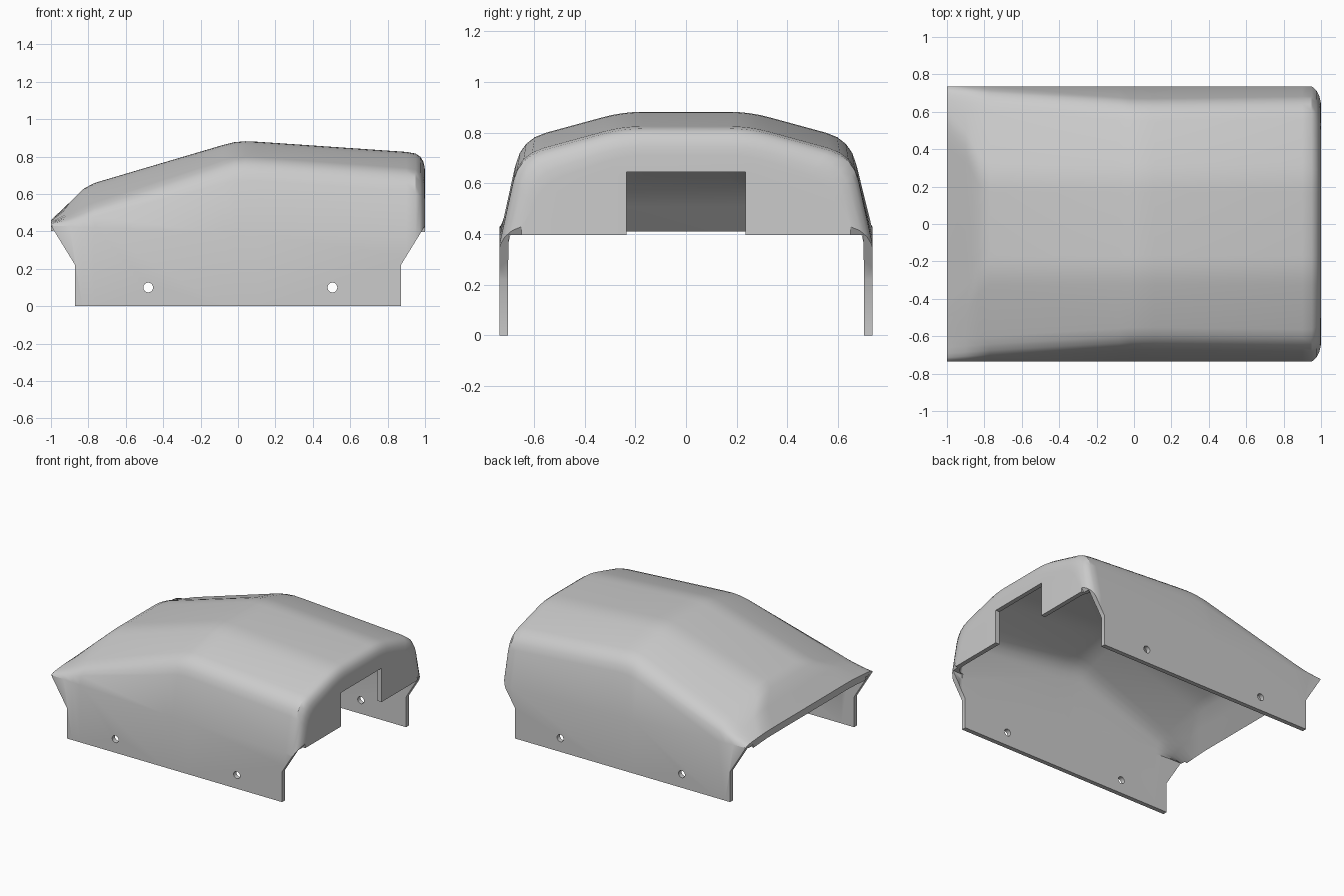
import bpy, bmesh, math
from mathutils import Vector

if "Cube" in bpy.data.objects:
    bpy.data.objects.remove(bpy.data.objects["Cube"], do_unlink=True)

grey = bpy.data.materials.new("light_grey")
grey.use_nodes = True
grey.diffuse_color = (0.6, 0.6, 0.6, 1)
grey.node_tree.nodes["Principled BSDF"].inputs["Base Color"].default_value = (0.6, 0.6, 0.6, 1)

WALL = 0.033
HALF_WIDTH = 0.735

# x, fold height, shoulder y, shoulder z, ridge y, ridge z, roof thickness
STATIONS = [
    (-1.00, 0.43, 0.715, 0.445, 0.50, 0.46, 0.05),
    (-0.90, 0.427, 0.705, 0.475, 0.42, 0.555, 0.045),
    (-0.83, 0.423, 0.70, 0.50, 0.29, 0.625, 0.042),
    (-0.77, 0.42, 0.695, 0.525, 0.25, 0.658, 0.037),
    (-0.08, 0.39, 0.655, 0.755, 0.25, 0.862, WALL),
    (-0.02, 0.387, 0.651, 0.768, 0.25, 0.877, WALL),
    (0.04, 0.385, 0.65, 0.773, 0.25, 0.882, WALL),
    (0.11, 0.383, 0.65, 0.77, 0.25, 0.879, WALL),
    (0.90, 0.365, 0.66, 0.713, 0.25, 0.825, WALL),
]
# x, side inset, top inset of the rounded end
END_ROUND = [(0.95, 0, 0.009), (0.975, 0.014, 0.026), (0.99, 0.035, 0.05), (0.998, 0.06, 0.08), (1.0, 0.085, 0.115)]


def mesh_object(name, bm):
    bmesh.ops.recalc_face_normals(bm, faces=bm.faces[:])
    mesh = bpy.data.meshes.new(name)
    bm.to_mesh(mesh)
    bm.free()
    mesh.materials.append(grey)
    ob = bpy.data.objects.new(name, mesh)
    bpy.context.collection.objects.link(ob)
    return ob


def round_corner(before, corner, after, reach, steps=4):
    a = corner + (before - corner).normalized() * min(reach, (before - corner).length * 0.45)
    b = corner + (after - corner).normalized() * min(reach, (after - corner).length * 0.45)
    return [a * (1 - t) ** 2 + corner * 2 * t * (1 - t) + b * t * t
            for t in (i / steps for i in range(steps + 1))]


def section(fold, sy, sz, ry, rz, side, top, base):
    """Full cross-section, from one skirt bottom over the roof to the other."""
    w = HALF_WIDTH - side
    f = Vector((w, fold - top * 0.2))
    s = Vector((sy - side, sz - top))
    r = Vector((ry, rz - top))
    c = Vector((0, rz - top))
    half = [Vector((w, base)), f]
    half += round_corner(f, s, r, 0.1) + round_corner(s, r, c, 0.08)
    return half + [Vector((-p.x, p.y)) for p in reversed(half)]


def hull(name, inner):
    """Closed loft; the inner one is smaller and runs out past the open end."""
    t = WALL if inner else 0
    base = -0.1 if inner else 0
    rings = []
    for x, *p, thick in STATIONS:
        rings.append((x, section(*p, t, thick if inner else 0, base)))
    for x, dy, dz in END_ROUND:
        rings.append((x - t, section(*STATIONS[-1][1:6], t + dy, t + dz, base)))
    if inner:
        rings.insert(0, (-1.1, rings[0][1]))
    bm = bmesh.new()
    loops = [[bm.verts.new((x, p.x, p.y)) for p in pts] for x, pts in rings]
    n = len(loops[0])
    for a, b in zip(loops, loops[1:]):
        for i in range(n):
            j = (i + 1) % n
            bm.faces.new((a[i], a[j], b[j], b[i]))
    bm.faces.new(loops[0])
    bm.faces.new(loops[-1])
    return mesh_object(name, bm)


def prism(name, profile, y0, y1):
    """Extrude an x-z outline along y."""
    bm = bmesh.new()
    face = bm.faces.new([bm.verts.new((x, y0, z)) for x, z in profile])
    new = bmesh.ops.extrude_face_region(bm, geom=[face])["geom"]
    bmesh.ops.translate(bm, vec=(0, y1 - y0, 0), verts=[v for v in new if isinstance(v, bmesh.types.BMVert)])
    return mesh_object(name, bm)


def box_outline(x0, x1, z0, z1):
    return [(x0, z0), (x1, z0), (x1, z1), (x0, z1)]


def cut(target, cutter):
    cutter.hide_render = True
    mod = target.modifiers.new("cut", "BOOLEAN")
    mod.operation = "DIFFERENCE"
    mod.solver = "EXACT"
    mod.object = cutter
    bpy.context.view_layer.objects.active = target
    bpy.ops.object.modifier_apply(modifier=mod.name)
    bpy.data.objects.remove(cutter, do_unlink=True)


# Hollow shell
cover = hull("cover_shell", False)
cut(cover, hull("cavity_cutter", True))

# Slanted skirt ends at all four corners
for sx in (-1, 1):
    slant = [(sx * x, z) for x, z in
             [(1.0, 0.43), (0.872, 0.222), (0.872, -0.1), (1.1, -0.1), (1.1, 0.43)]]
    for sy in (-1, 1):
        cut(cover, prism("slant_cutter", slant, sy * 0.65, sy * 0.9))

# End wall lower edge and its rectangular opening
cut(cover, prism("end_wall_cutter", box_outline(0.9, 1.1, -0.2, 0.397), -0.7, 0.7))
cut(cover, prism("opening_cutter", box_outline(0.9, 1.1, 0.3, 0.645), -0.235, 0.235))

# Bolt holes through both skirts
for x in (-0.48, 0.505):
    ring = [(x + 0.026 * math.cos(a), 0.1 + 0.026 * math.sin(a))
            for a in (math.tau * i / 24 for i in range(24))]
    cut(cover, prism("hole_cutter", ring, -0.9, 0.9))

# Smooth curved surfaces, crisp cut edges
bpy.ops.object.select_all(action="DESELECT")
cover.select_set(True)
bpy.context.view_layer.objects.active = cover
bpy.ops.object.shade_smooth_by_angle(angle=math.radians(32))
